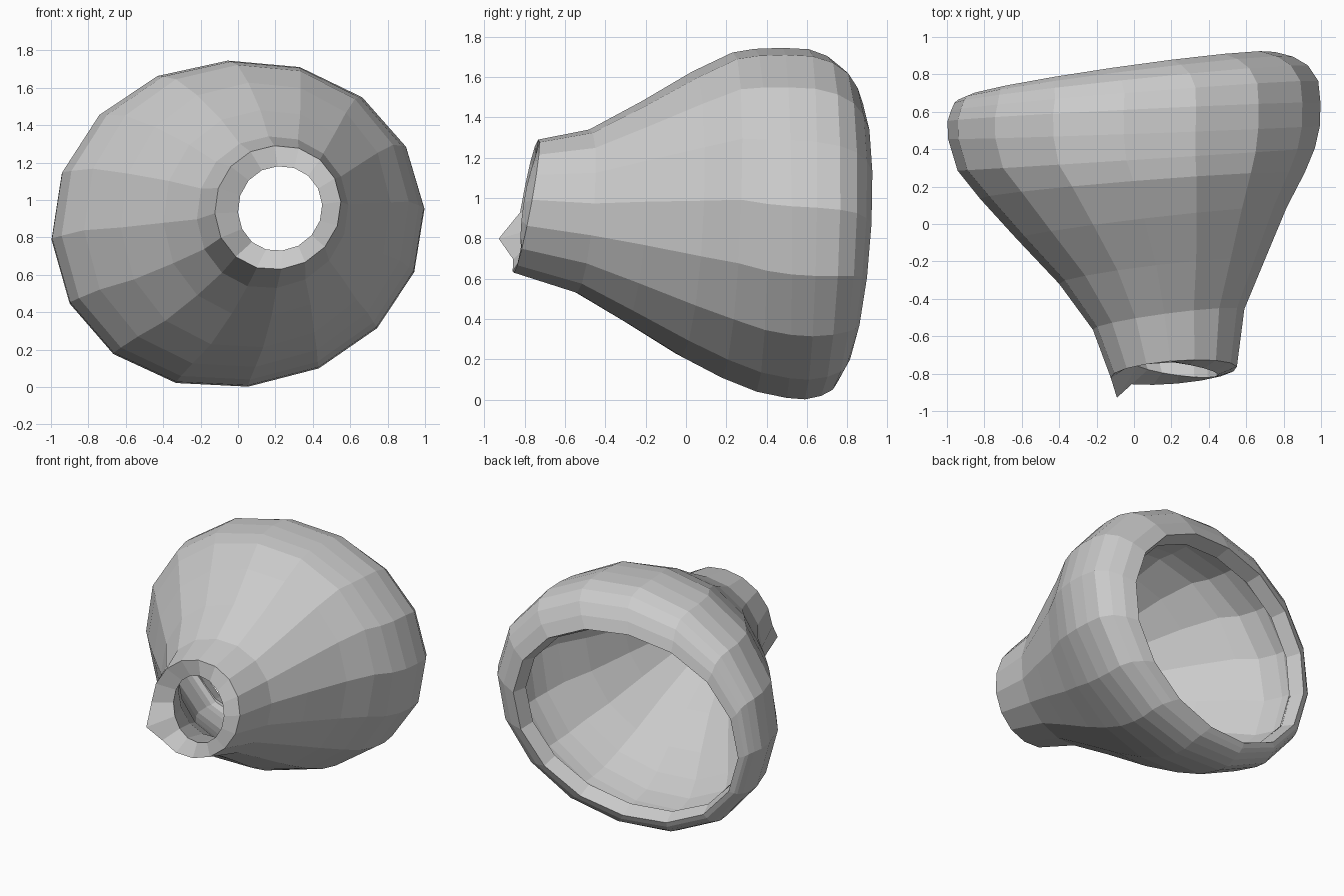
import bpy, bmesh, math

SIDES = 16
WALL = 0.11

# Ring stations from neck to back rim:
# centre x, y, z, half width, half height, lean in y across the width, lean in y across the height
RINGS = [
    (0.213, -0.793, 0.96, 0.337, 0.330, 0.030, 0.060),
    (0.185, -0.510, 0.935, 0.405, 0.405, 0.055, 0.030),
    (0.150, -0.255, 0.93, 0.550, 0.550, 0.065, 0.035),
    (0.095, 0.005, 0.92, 0.722, 0.707, 0.085, 0.025),
    (0.045, 0.205, 0.915, 0.868, 0.807, 0.070, 0.025),
    (0.012, 0.345, 0.89, 0.955, 0.850, 0.060, -0.005),
    (0.000, 0.490, 0.877, 0.994, 0.868, 0.035, -0.010),
    (0.000, 0.600, 0.870, 0.997, 0.868, 0.050, 0.010),
    (0.003, 0.685, 0.862, 0.982, 0.843, 0.080, 0.015),
    (-0.015, 0.748, 0.850, 0.945, 0.800, 0.100, 0.020),
    (-0.045, 0.780, 0.830, 0.895, 0.745, 0.115, 0.030),
    (-0.072, 0.800, 0.808, 0.825, 0.685, 0.120, 0.035),
]

grey = bpy.data.materials.new("light grey")
grey.diffuse_color = (0.6, 0.6, 0.6, 1)

bm = bmesh.new()


def ring_points(cx, cy, cz, rx, rz, lean_x, lean_z):
    """Leaning oval, a little fuller on its left half."""
    points = []
    for k in range(SIDES):
        a = 2 * math.pi * k / SIDES
        c, s = math.cos(a), math.sin(a)
        full = 1 + 0.05 * max(0, -c)
        points.append((cx + rx * (c - 0.055 * s),
                       cy + lean_x * c + lean_z * s,
                       cz + rz * (s * full + 0.095 * c)))
    return points


def strip(a, b):
    """Bridge two rings with quads."""
    for k in range(SIDES):
        n = (k + 1) % SIDES
        bm.faces.new((a[k], b[k], b[n], a[n]))


# Outer skin, lofted through the rings
outer = [[bm.verts.new(p) for p in ring_points(*ring)] for ring in RINGS]
for near, far in zip(outer, outer[1:]):
    strip(near, far)
bm.normal_update()

# Inner skin, one wall thickness inside
inner = [[bm.verts.new(v.co - v.normal * WALL) for v in loop] for loop in outer]
for near, far in zip(inner, inner[1:]):
    strip(far, near)

# Neck hole, leaning the other way from the neck edge
for v, p in zip(inner[0], ring_points(0.225, -0.775, 0.955, 0.225, 0.225, -0.03, 0.035)):
    v.co = p

# Edges of the neck and of the back opening
strip(inner[0], outer[0])
strip(outer[-1], inner[-1])

# Pointed lip at the lower left of the neck
outer[0][9].co.y -= 0.085

mesh = bpy.data.meshes.new("bell_shell")
bm.to_mesh(mesh)
bm.free()
mesh.materials.append(grey)
shell = bpy.data.objects.new("bell_shell", mesh)
bpy.context.collection.objects.link(shell)
